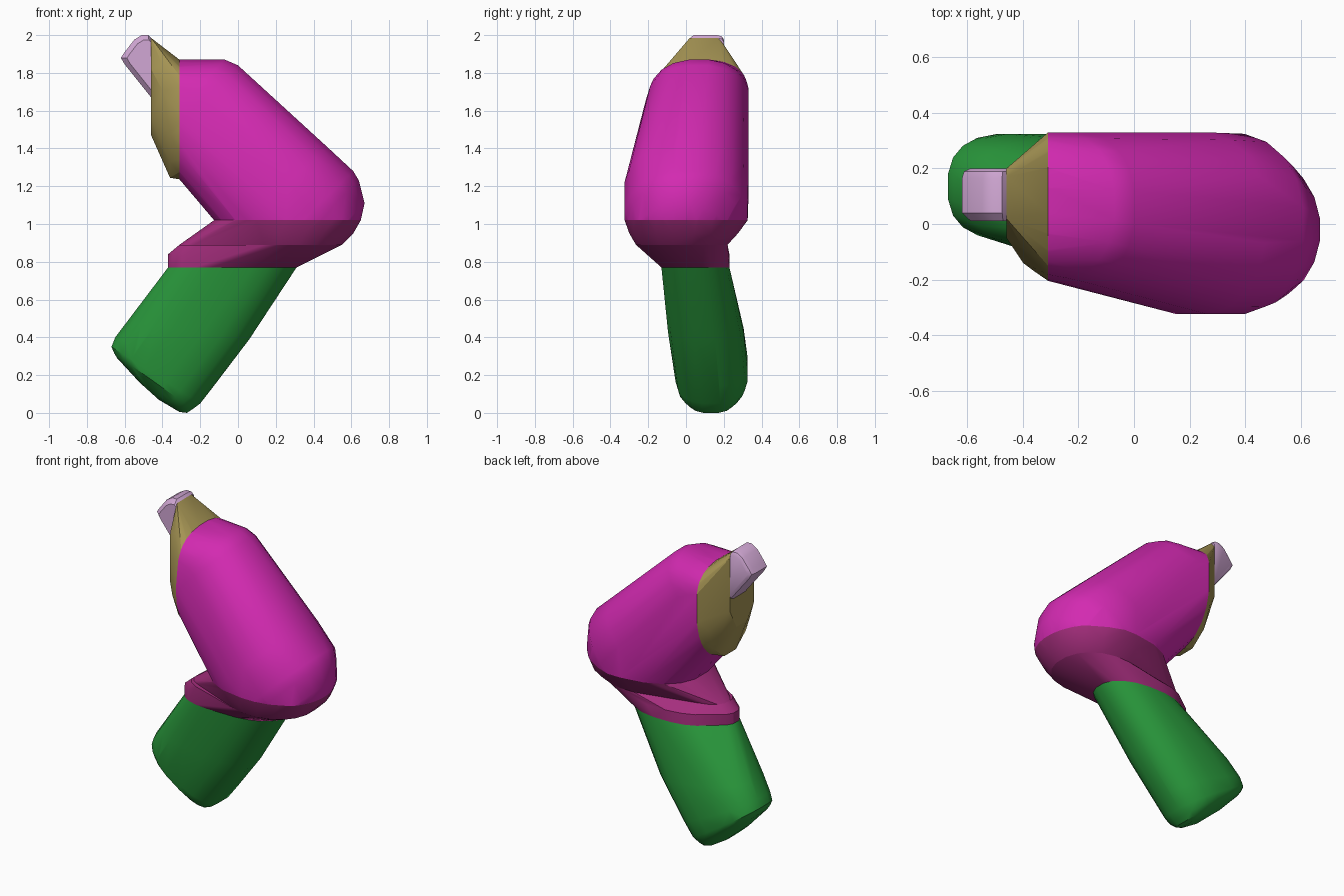
import bpy, bmesh, math
from mathutils import Vector

old = bpy.data.objects.get("Cube")
if old:
    bpy.data.objects.remove(old, do_unlink=True)


def material(name, rgb):
    m = bpy.data.materials.new(name)
    m.use_nodes = True
    m.diffuse_color = (*rgb, 1)
    bsdf = next(n for n in m.node_tree.nodes if n.type == 'BSDF_PRINCIPLED')
    bsdf.inputs["Base Color"].default_value = (*rgb, 1)
    return m


magenta = material("magenta", (0.65, 0.023, 0.44))
plum = material("plum pink", (0.376, 0.027, 0.205))
green = material("green", (0.022, 0.31, 0.044))
olive = material("olive", (0.376, 0.296, 0.088))
lavender = material("lavender", (0.64, 0.39, 0.66))


def ring(ax, az, bx, bz, y0, y1, p=2.6, n=20):
    """Rounded section spanning A to B in the xz plane and y0 to y1 in depth."""
    pts = []
    for i in range(n):
        a = 2 * math.pi * (i + 0.5) / n
        c, s = (math.copysign(abs(v) ** (2 / p), v) for v in (math.cos(a), math.sin(a)))
        c /= math.cos(math.pi / n) ** (2 / p)
        s /= math.cos(math.pi / n) ** (2 / p)
        pts.append(Vector(((ax + bx) / 2 + c * (bx - ax) / 2,
                           (y0 + y1) / 2 + s * (y1 - y0) / 2,
                           (az + bz) / 2 + c * (bz - az) / 2)))
    return pts


def level(z, x0, x1, y0, y1, p=2.3):
    return ring(x0, z, x1, z, y0, y1, p)


def hull(name, points, mat, cuts=(), angle=30):
    """Convex shell round the points, trimmed flat by (point, outward normal) cuts."""
    bm = bmesh.new()
    for p in points:
        bm.verts.new(p)
    bmesh.ops.convex_hull(bm, input=bm.verts[:])
    loose = [v for v in bm.verts if not v.link_faces]
    bmesh.ops.delete(bm, geom=loose, context='VERTS')
    for co, no in cuts:
        bmesh.ops.bisect_plane(bm, geom=bm.verts[:] + bm.edges[:] + bm.faces[:],
                               plane_co=co, plane_no=no, clear_outer=True)
        bmesh.ops.holes_fill(bm, edges=[e for e in bm.edges if e.is_boundary])
    bmesh.ops.dissolve_limit(bm, angle_limit=math.radians(1),
                             verts=bm.verts[:], edges=bm.edges[:])
    bmesh.ops.recalc_face_normals(bm, faces=bm.faces[:])
    me = bpy.data.meshes.new(name)
    bm.to_mesh(me)
    bm.free()
    me.materials.append(mat)
    ob = bpy.data.objects.new(name, me)
    bpy.context.collection.objects.link(ob)
    bpy.ops.object.select_all(action='DESELECT')
    ob.select_set(True)
    bpy.context.view_layer.objects.active = ob
    bpy.ops.object.shade_smooth_by_angle(angle=math.radians(angle))
    return ob


# Tilted barrel: sections along its axis, trimmed at the nose and underside
barrel_rings = [
    (-.60, 1.58, -.31, 1.87, -.16, .33, 2.2), (-.494, 1.454, -.07, 1.87, -.195, .33, 2.3),
    (-.446, 1.397, 0, 1.84, -.21, .33, 2.4), (-.05, .93, .47, 1.41, -.325, .33, 2.4),
    (.087, .768, .61, 1.28, -.325, .325, 2.2), (.149, .748, .64, 1.23, -.31, .29, 2.1),
    (.259, .707, .67, 1.11, -.275, .235, 2), (.366, .741, .65, 1.02, -.23, .17, 2),
    (.453, .795, .55, .89, -.12, .08, 2)]
barrel = hull("barrel", [p for r in barrel_rings for p in ring(*r)], magenta,
              [((-.31, 0, 0), (-1, 0, 0)), ((0, 0, 1.02), (0, 0, -1))])

# Underside of the barrel and the collar leading into the grip
barrel_foot = [v.co.copy() for v in barrel.data.vertices if v.co.z < 1.025]
neck = level(.89, 0, .55, -.265, .22, 2.2)
hull("barrel_underside", barrel_foot + neck + level(.95, -.04, .61, -.30, .275)
     + level(.89, -.31, .3, -.12, .14), plum)
seam = level(.77, -.37, .2, -.13, .14) + level(.77, -.28, .31, -.13, .23)
hull("grip_collar", neck + level(.89, -.31, .4, -.16, .14) + seam
     + level(.84, -.37, .2, -.13, .14) + level(.84, -.28, .40, -.13, .23), plum)

# Grip: rounded handle leaning back
grip_rings = [
    (-.585, .485, .06, .39, -.095, .305), (-.65, .40, -.13, .14, -.065, .325),
    (-.67, .35, -.20, .05, -.055, .325), (-.655, .315, -.24, .02, -.045, .31),
    (-.64, .29, -.27, 0, -.01, .275, 2.8), (-.58, .225, -.31, .005, .02, .24, 2.8),
    (-.52, .16, -.42, .07, .05, .21)]
hull("grip", seam + [p for r in grip_rings for p in ring(*r)], green)

# Nose ring: tapers from the barrel mouth to the flat tip face
mouth = [v.co.copy() for v in barrel.data.vertices if v.co.x < -.305]
tip_face = [Vector((-.46, y, z)) for y, z in (
    (.02, 1.985), (.17, 1.985), (.2, 1.95), (.2, 1.6), (.13, 1.47),
    (.02, 1.47), (-.05, 1.56), (-.05, 1.82))]
hull("nose_ring", mouth + tip_face + ring(-.36, 1.245, -.36, 1.87, -.17, .28, 2, 12)
     + ring(-.40, 1.34, -.40, 1.92, -.14, .25, 2, 12), olive, angle=20)

# Tip: small block with rounded corners
tip_outline = [(-.62, 1.88), (-.60, 1.91), (-.55, 1.975), (-.51, 2.0), (-.475, 2.0),
               (-.46, 1.985), (-.46, 1.67), (-.60, 1.845)]
tip = []
for x, z in tip_outline:
    for y, s in ((.01, .8), (.04, 1), (.165, 1), (.19, .95), (.2, .82)):
        tip.append(Vector((-.46 + (x + .46) * s, y, 1.87 + (z - 1.87) * s)))
hull("tip", tip, lavender, angle=35)
